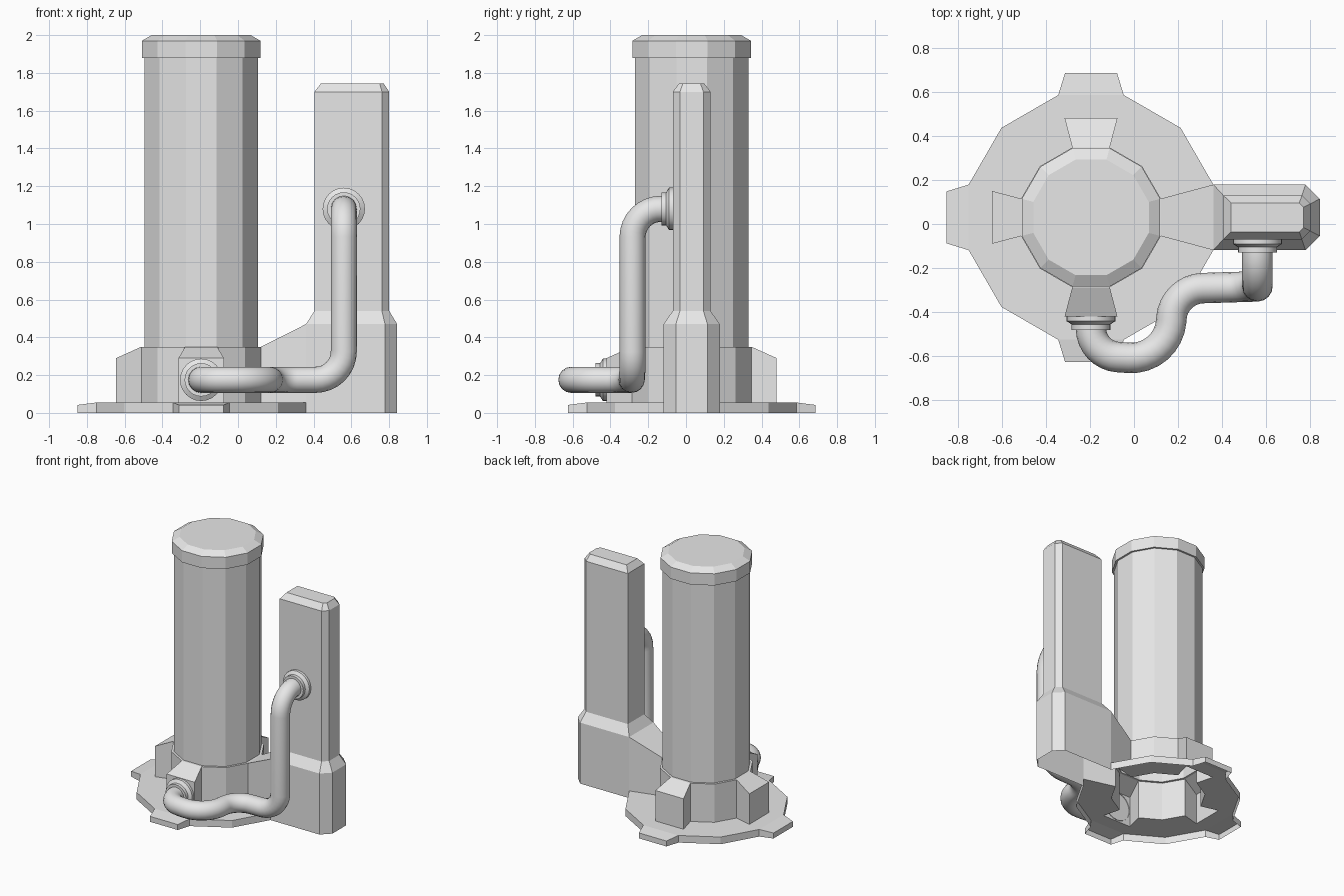
import bpy, bmesh, math
from mathutils import Vector

cube = bpy.data.objects.get("Cube")
if cube:
    bpy.data.objects.remove(cube, do_unlink=True)

grey = bpy.data.materials.new("plain_grey")
grey.use_nodes = True
colour = (0.8, 0.8, 0.8, 1)
grey.diffuse_color = colour
grey.node_tree.nodes["Principled BSDF"].inputs["Base Color"].default_value = colour

CENTRE = Vector((-0.195, 0.03, 0))
DISC_Z, COLLAR_Z = 0.055, 0.35
DISC_A, COLLAR_A = 0.555, 0.317


def link(name, mesh, smooth=False):
    obj = bpy.data.objects.new(name, mesh)
    bpy.context.collection.objects.link(obj)
    mesh.materials.clear()
    mesh.materials.append(grey)
    if smooth:
        bpy.ops.object.select_all(action="DESELECT")
        obj.select_set(True)
        bpy.context.view_layer.objects.active = obj
        bpy.ops.object.shade_smooth_by_angle(angle=math.radians(35))
    return obj


def build(name, polygons, smooth=False):
    """Weld a list of polygons into one object."""
    bm = bmesh.new()
    for poly in polygons:
        pts = []
        for p in poly:
            if all((Vector(p) - q).length > 1e-4 for q in pts):
                pts.append(Vector(p))
        if len(pts) > 2:
            bm.faces.new([bm.verts.new(p) for p in pts])
    bmesh.ops.remove_doubles(bm, verts=bm.verts, dist=1e-4)
    bmesh.ops.recalc_face_normals(bm, faces=bm.faces)
    mesh = bpy.data.meshes.new(name)
    bm.to_mesh(mesh)
    bm.free()
    return link(name, mesh, smooth)


def loft(rings, cap=True):
    """Quads between successive rings, with the last one capped."""
    polys = []
    for a, b in zip(rings, rings[1:]):
        n = len(a)
        polys += [(a[i], a[(i + 1) % n], b[(i + 1) % n], b[i]) for i in range(n)]
    return polys + ([rings[-1]] if cap else [])


def polar(apothem, degrees, z):
    r, t = apothem / math.cos(math.radians(15)), math.radians(degrees)
    return CENTRE + Vector((r * math.cos(t), r * math.sin(t), z))


def dodecagon(apothem, z):
    return [polar(apothem, 15 + 30 * k, z) for k in range(12)]


def quarter(q, x, y, z):
    """Point placed relative to the column axis, turned by q quarter turns."""
    for _ in range(q):
        x, y = -y, x
    return CENTRE + Vector((x, y, z))


def drop(p, z):
    return Vector((p.x, p.y, z))


def wall(points, z):
    return [(a, b, drop(b, z), drop(a, z)) for a, b in zip(points, points[1:])]


# Main column with its bevelled cap, open underneath
build("column", loft([dodecagon(a, z) for a, z in (
    (COLLAR_A, COLLAR_Z), (0.3, COLLAR_Z), (0.3, 1.88),
    (0.314, 1.88), (0.314, 1.97), (0.262, 2.0))]))


# Block footprint in one quarter; the first reaches out to the side tower
def block(q):
    out, top = (DISC_A, 0.47) if q == 0 else (0.45, 0.29)
    half_in = COLLAR_A * math.tan(math.radians(15))
    half_out = DISC_A * math.tan(math.radians(15)) if q == 0 else 0.12
    return [quarter(q, COLLAR_A, -half_in, COLLAR_Z), quarter(q, out, -half_out, top),
            quarter(q, out, half_out, top), quarter(q, COLLAR_A, half_in, COLLAR_Z)]


collar, disc = [], []
for q in range(4):
    here, following, turn = block(q), block((q + 1) % 4), 90 * q
    # Collar wall, block roof and block sides
    collar.append(here)
    collar += wall(here[:2], DISC_Z) + wall(here[2:], DISC_Z)
    collar += wall([here[3], polar(COLLAR_A, turn + 45, COLLAR_Z), following[0]], DISC_Z)
    if q:
        collar += wall(here[1:3], DISC_Z)
    # Disc surface and rim between blocks
    edge = [polar(DISC_A, turn + d, DISC_Z) for d in (15, 45, 75)]
    inner = [here[2], here[3], polar(COLLAR_A, turn + 45, 0), following[0], following[1]]
    disc.append([drop(p, DISC_Z) for p in inner] + edge[::-1])
    disc += wall(edge, 0)
    # Tapered tab outside each free block
    if q:
        a, b = (polar(DISC_A, turn + d, DISC_Z) for d in (-15, 15))
        ta, tb = (quarter(q, 0.655, s * 0.118, 0.042) for s in (-1, 1))
        disc += [(a, ta, tb, b), (drop(here[1], DISC_Z), a, b, drop(here[2], DISC_Z))]
        disc += wall([a, ta, tb, b], 0)
build("collar_blocks", collar)
build("base_disc", disc)


# Side tower: a chamfered plan stepped in at the shoulder
def tower_plan(x0, x1, half, chamfer, z):
    side = [(x0, -half), (x1 - chamfer, -half), (x1, chamfer - half)]
    plan = side + [(x, -y) for x, y in reversed(side)]
    return [Vector((x, y + CENTRE.y, z)) for x, y in plan]


foot = CENTRE.x + DISC_A
tower = loft([tower_plan(foot, 0.843, 0.1487, 0.065, 0),
              tower_plan(foot, 0.843, 0.1487, 0.065, 0.47),
              tower_plan(0.405, 0.8, 0.1, 0.038, 0.54),
              tower_plan(0.405, 0.8, 0.1, 0.038, 1.7),
              tower_plan(0.44, 0.77, 0.066, 0.02, 1.745)])
del tower[5]  # opening towards the bridge
build("side_tower", tower)


# Bent pipe: straight runs joined by rounded corners
def rounded_path(corners, radii, steps=8):
    path = [corners[0]]
    for i, r in enumerate(radii, 1):
        p = corners[i]
        u, v = (corners[i - 1] - p).normalized(), (corners[i + 1] - p).normalized()
        for s in range(steps + 1):
            t = math.radians(90) * s / steps
            path.append(p + u * r * (1 - math.sin(t)) + v * r * (1 - math.cos(t)))
    return path + [corners[-1]]


corners = [Vector(p) for p in (
    (-0.195, -0.43, 0.175), (-0.195, -0.595, 0.175), (0.155, -0.62, 0.175),
    (0.18, -0.295, 0.175), (0.56, -0.283, 0.175), (0.56, -0.283, 1.08), (0.56, -0.08, 1.08))]
path = rounded_path(corners, (0.12, 0.18, 0.13, 0.15, 0.15))
curve = bpy.data.curves.new("pipe_path", "CURVE")
curve.dimensions = "3D"
curve.bevel_depth = 0.069
curve.bevel_resolution = 6
spline = curve.splines.new("POLY")
spline.points.add(len(path) - 1)
for point, p in zip(spline.points, path):
    point.co = (*p, 1)
helper = bpy.data.objects.new("pipe_path", curve)
bpy.context.collection.objects.link(helper)
pipe_mesh = bpy.data.meshes.new_from_object(
    helper.evaluated_get(bpy.context.evaluated_depsgraph_get()))
bpy.data.objects.remove(helper, do_unlink=True)
link("pipe", pipe_mesh, smooth=True)


# Stepped flanges where the pipe meets the block and the tower
def flange(name, at):
    rings = []
    for r, d in ((0.112, -0.01), (0.112, 0.015), (0.088, 0.03), (0.088, 0.055), (0.065, 0.055)):
        rings.append([Vector((at[0] + r * math.cos(t), at[1] - d, at[2] + r * math.sin(t)))
                      for t in (math.tau * k / 24 for k in range(24))])
    build(name, loft(rings, cap=False), smooth=True)


flange("lower_flange", (-0.195, -0.425, 0.175))
flange("upper_flange", (0.56, -0.075, 1.08))
